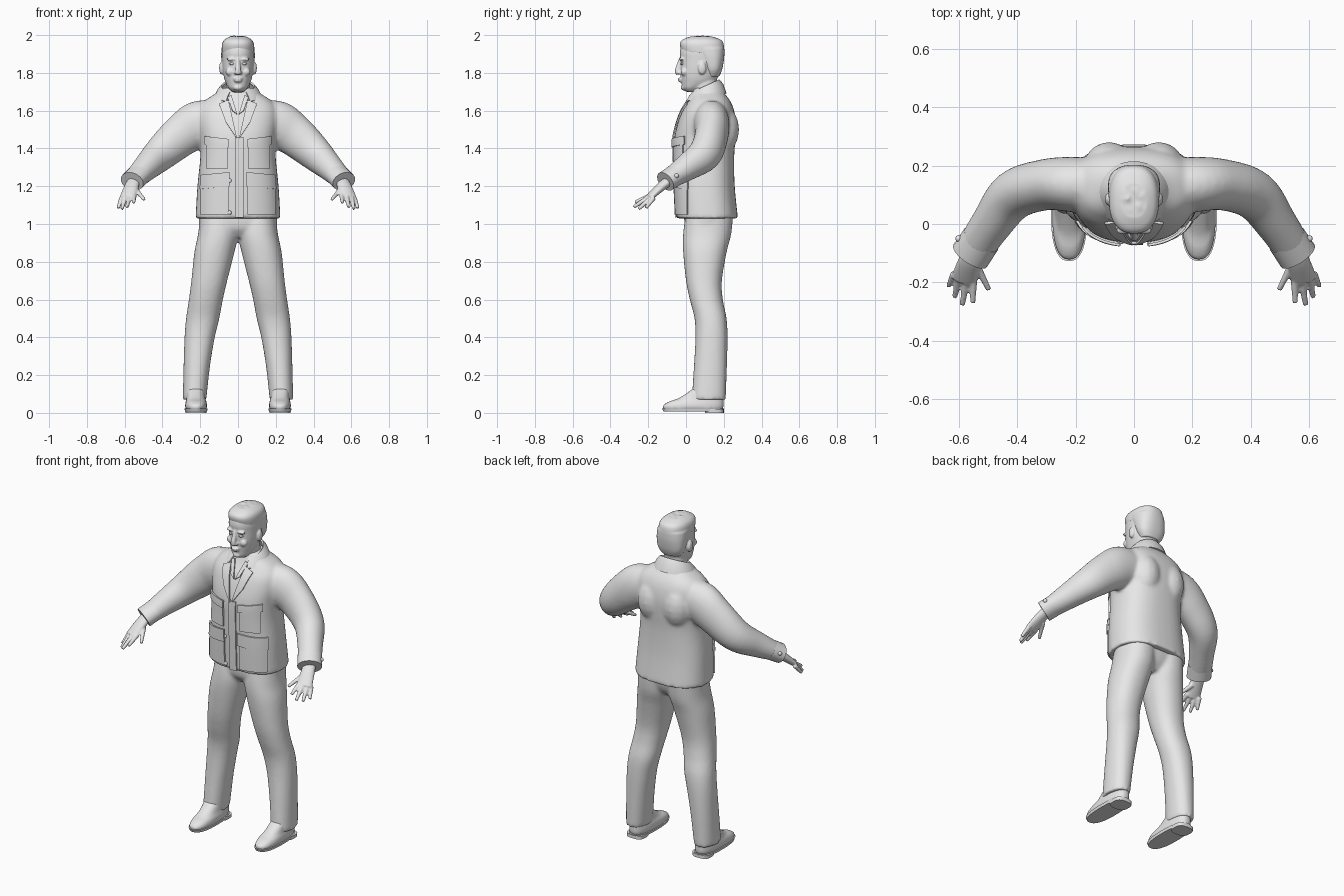
import bpy, bmesh, math, random
from mathutils import Vector, Matrix

if "Cube" in bpy.data.objects:
    bpy.data.objects.remove(bpy.data.objects["Cube"])
random.seed(4)
SIDES = (1, -1)

grey = bpy.data.materials.new("plain_grey")
grey.use_nodes = True
grey.diffuse_color = (0.8, 0.8, 0.8, 1)
grey.node_tree.nodes["Principled BSDF"].inputs["Base Color"].default_value = (0.8, 0.8, 0.8, 1)


def resample(rows, steps=5):
    """Smooth curve through rows of numbers."""
    out = []
    for i in range(len(rows) - 1):
        a, b, c, d = (rows[max(0, min(len(rows) - 1, i + j))] for j in (-1, 0, 1, 2))
        for s in range(steps):
            t = s / steps
            out.append([0.5 * (2 * q + (r - p) * t + (2 * p - 5 * q + 4 * r - w) * t * t
                               + (3 * q - p - 3 * r + w) * t ** 3)
                        for p, q, r, w in zip(a, b, c, d)])
    return out + [list(rows[-1])]


def rounded(angle, power):
    c, s = math.cos(angle), math.sin(angle)
    return (math.copysign(abs(c) ** (2 / power), c), math.copysign(abs(s) ** (2 / power), s))


def loft(bm, rings):
    loops = [[bm.verts.new(p) for p in ring] for ring in rings]
    n = len(loops[0])
    for a, b in zip(loops, loops[1:]):
        for i in range(n):
            bm.faces.new((a[i], a[(i + 1) % n], b[(i + 1) % n], b[i]))
    bm.faces.new(loops[0])
    bm.faces.new(loops[-1])


def stack(bm, rows, power=2.2, side=1, n=40):
    """Level sections: height, centre x, half width, front y, back y."""
    rings = []
    for z, x, w, front, back in resample(rows):
        ring = []
        for i in range(n):
            c, s = rounded(math.tau * i / n, power)
            ring.append(Vector((side * (x + w * c), (front + back) / 2 + (back - front) / 2 * s, z)))
        rings.append(ring)
    loft(bm, rings)


def tube(bm, rows, side=1, n=24):
    """Sections along a path: x, y, z, half width, half height."""
    rows = resample(rows)
    pts = [Vector(r[:3]) for r in rows]
    rings = []
    for i, row in enumerate(rows):
        t = (pts[min(i + 1, len(pts) - 1)] - pts[max(i - 1, 0)]).normalized()
        across = t.cross(Vector((0, 0, 1))).normalized()
        up = across.cross(t)
        ring = []
        for j in range(n):
            a = math.tau * j / n
            p = pts[i] + across * row[3] * math.cos(a) + up * row[4] * math.sin(a)
            ring.append(Vector((p.x * side, p.y, p.z)))
        rings.append(ring)
    loft(bm, rings)


def blob(bm, centre, radii):
    bmesh.ops.create_uvsphere(bm, u_segments=16, v_segments=10, radius=1,
                              matrix=Matrix.Translation(centre) @ Matrix.Diagonal((*radii, 1)))


def finish(bm, name, voxel=0, relax=0):
    bmesh.ops.recalc_face_normals(bm, faces=bm.faces)
    mesh = bpy.data.meshes.new(name)
    bm.to_mesh(mesh)
    bm.free()
    mesh.materials.append(grey)
    for p in mesh.polygons:
        p.use_smooth = True
    obj = bpy.data.objects.new(name, mesh)
    bpy.context.scene.collection.objects.link(obj)
    if voxel:
        m = obj.modifiers.new("Fuse", 'REMESH')
        m.mode, m.voxel_size, m.use_smooth_shade = 'VOXEL', voxel, True
        m = obj.modifiers.new("Relax", 'SMOOTH')
        m.factor, m.iterations = 0.5, relax
    return obj


def crisp(obj, thickness=0):
    if thickness:
        m = obj.modifiers.new("Thickness", 'SOLIDIFY')
        m.thickness, m.offset = thickness, 0
    obj.modifiers.new("Crisp", 'EDGE_SPLIT').split_angle = math.radians(35)


# Jacket body, shoulder blades and sleeves fused into one garment
TORSO = [(1.03, 0, .225, -.05, .275), (1.2, 0, .215, -.058, .258), (1.35, 0, .2, -.062, .255),
         (1.45, 0, .2, -.062, .262), (1.53, 0, .212, -.045, .265), (1.6, 0, .21, -.02, .255),
         (1.65, 0, .18, .01, .235), (1.69, 0, .12, .03, .205), (1.72, 0, .085, .04, .18)]
SLEEVE = [(.08, .13, 1.56, .09, .09), (.2, .135, 1.53, .095, .125), (.3, .135, 1.468, .088, .112),
          (.41, .1, 1.372, .085, .093), (.485, .005, 1.3, .072, .072), (.555, -.1, 1.23, .064, .05)]
bm = bmesh.new()
stack(bm, TORSO, 2.5)
for s in SIDES:
    tube(bm, SLEEVE, s)
    blob(bm, (s * .085, .19, 1.5), (.09, .092, .13))
finish(bm, "jacket", .01, 8)

# Cuffs
bm = bmesh.new()
for s in SIDES:
    tube(bm, [(.523, -.052, 1.262, .068, .057), (.561, -.109, 1.225, .069, .055)], s)
    blob(bm, (s * .6, -.05, 1.255), (.012, .012, .012))
crisp(finish(bm, "cuffs"))

# Trousers: hips plus two legs
LEG = [(.07, .23, .062, .03, .21), (.25, .218, .07, .042, .217), (.4, .203, .08, .05, .22),
       (.5, .187, .088, .045, .215), (.6, .17, .09, .02, .195), (.7, .152, .095, 0, .19),
       (.85, .125, .106, -.015, .215), (.95, .105, .106, -.015, .24), (1.06, .1, .1, 0, .25)]
bm = bmesh.new()
stack(bm, [(.93, 0, .14, .03, .19), (.98, 0, .2, -.005, .225), (1.06, 0, .21, -.01, .245)])
for s in SIDES:
    stack(bm, LEG, 2.2, s)
finish(bm, "trousers", .01, 6)

# Shoes, soles and heels
bm, soles = bmesh.new(), bmesh.new()
for s in SIDES:
    stack(bm, [(.02, .222, .056, -.12, .195), (.04, .222, .058, -.12, .2), (.06, .222, .055, -.09, .2),
               (.08, .223, .05, -.035, .2), (.13, .226, .048, .04, .195)], 2.5, s)
    stack(soles, [(.008, .222, .058, -.12, .198), (.024, .222, .062, -.127, .203)], 2.5, s)
    stack(soles, [(0, .222, .055, .1, .2), (.02, .222, .057, .1, .2)], 3, s)
finish(bm, "shoes", .007, 3)
crisp(finish(soles, "soles"))

# Hands: palm, four fingers and thumb (root, tip)
FINGERS = [((.55, -.19, 1.15), (.552, -.27, 1.115)), ((.575, -.2, 1.14), (.588, -.277, 1.09)),
           ((.6, -.19, 1.135), (.614, -.25, 1.08)), ((.615, -.17, 1.14), (.634, -.212, 1.085)),
           ((.54, -.14, 1.18), (.497, -.225, 1.13))]
bm = bmesh.new()
for s in SIDES:
    tube(bm, [(.55, -.09, 1.23, .035, .026), (.565, -.135, 1.195, .04, .024),
              (.585, -.195, 1.14, .044, .017)], s)
    for root, tip in FINGERS:
        tube(bm, [(*root, .014, .014), (*tip, .009, .009)], s, 12)
finish(bm, "hands", .005, 2)

# Head with nose, brows, lips, chin, ears and neck
bm = bmesh.new()
stack(bm, [(1.7, 0, .03, 0, .06), (1.72, 0, .05, -.018, .09), (1.75, 0, .066, -.024, .15),
           (1.78, 0, .075, -.028, .17), (1.82, 0, .081, -.03, .185), (1.87, 0, .084, -.03, .195),
           (1.91, 0, .084, -.033, .198), (1.95, 0, .076, -.02, .185), (1.98, 0, .05, .02, .15)])
stack(bm, [(1.6, 0, .075, .04, .18), (1.68, 0, .066, .035, .17), (1.8, 0, .062, .03, .16)])
tube(bm, [(0, -.025, 1.875, .009, .012), (0, -.046, 1.81, .016, .014), (0, -.04, 1.797, .015, .01)])
blob(bm, (0, -.03, 1.768), (.026, .014, .007))
blob(bm, (0, -.028, 1.757), (.022, .014, .007))
blob(bm, (0, -.012, 1.722), (.025, .016, .015))
for s in SIDES:
    blob(bm, (s * .034, -.022, 1.872), (.028, .014, .009))
    blob(bm, (s * .042, -.008, 1.805), (.024, .02, .022))
    blob(bm, (s * .014, -.035, 1.8), (.009, .012, .009))
    blob(bm, (s * .088, .085, 1.825), (.012, .022, .034))
finish(bm, "head", .005, 3)

# Eyes
bm = bmesh.new()
for s in SIDES:
    blob(bm, (s * .032, -.018, 1.848), (.015, .012, .007))
finish(bm, "eyes")

# Short hair: cap, back and tousled locks
bm = bmesh.new()
stack(bm, [(1.905, 0, .086, -.02, .203), (1.95, 0, .085, -.033, .2), (1.975, 0, .073, -.02, .185),
           (1.992, 0, .045, .02, .14)], 2.4)
stack(bm, [(1.78, 0, .06, .1, .176), (1.82, 0, .082, .09, .192), (1.88, 0, .089, .06, .202),
           (1.93, 0, .088, .02, .203)], 2.4)
for i in range(70):
    a, r = random.uniform(0, math.tau), math.sqrt(random.random())
    blob(bm, (.07 * r * math.cos(a), .083 + .1 * r * math.sin(a), 1.99 - .032 * r ** 3),
         (.01, .014, random.uniform(.006, .01)))
finish(bm, "hair", .006, 2)


# Plates that follow the jacket front
def front_y(x, z):
    rows = resample(TORSO)
    lo, hi = next(((a, b) for a, b in zip(rows, rows[1:]) if a[0] <= z <= b[0]), rows[-2:])
    t = (z - lo[0]) / (hi[0] - lo[0])
    w, f, b = (lo[k] + (hi[k] - lo[k]) * t for k in (2, 3, 4))
    bulge = (1 - min(abs(x) / w, .98) ** 2.5) ** (1 / 2.5)
    return (f + b) / 2 - (b - f) / 2 * bulge


def plate(name, corners, lift=.004, mirror=True, thickness=.009):
    bm = bmesh.new()
    a, b, c, d = (Vector(p) for p in corners)
    nu, nv = 12, 8
    grid = []
    for i in range(nu + 1):
        for j in range(nv + 1):
            p = a.lerp(b, i / nu).lerp(d.lerp(c, i / nu), j / nv)
            grid.append(bm.verts.new((p.x, front_y(p.x, p.y) - lift, p.y)))
    for i in range(nu):
        for j in range(nv):
            k = i * (nv + 1) + j
            bm.faces.new((grid[k], grid[k + nv + 1], grid[k + nv + 2], grid[k + 1]))
    obj = finish(bm, name)
    if mirror:
        obj.modifiers.new("Both sides", 'MIRROR')
    crisp(obj, thickness)


def box(x0, x1, z0, z1):
    return [(x0, z0), (x1, z0), (x1, z1), (x0, z1)]


plate("chest_pocket", box(.055, .165, 1.29, 1.43))
plate("chest_pocket_flap", [(.05, 1.405), (.175, 1.42), (.175, 1.465), (.05, 1.45)], .011)
plate("lower_pocket", box(.05, .195, 1.05, 1.22))
plate("lower_pocket_flap", [(.045, 1.2), (.2, 1.185), (.195, 1.26), (.045, 1.275)], .011)
plate("front_placket", box(-.015, .03, 1.035, 1.46), .004, False)
plate("lapel", [(.005, 1.45), (.065, 1.54), (.1, 1.635), (.05, 1.655)], .007)
plate("shirt_collar", [(.004, 1.58), (.03, 1.6), (.055, 1.67), (.035, 1.68)], .004)

# Placket buttons
bm = bmesh.new()
for z in (1.06, 1.23):
    blob(bm, (-.045, front_y(.045, z) - .004, z), (.011, .007, .011))
finish(bm, "buttons")

# Turned down jacket collar
bm = bmesh.new()
strip = []
for i in range(33):
    a = math.radians(-150 + 300 * i / 32)
    drop = (1 - math.cos(a)) / 2
    s, c = math.sin(a), math.cos(a)
    strip.append([bm.verts.new(p) for p in ((.085 * s, .1 + .073 * c, 1.762 - .07 * drop),
                                            (.105 * s, .1 + .092 * c, 1.74 - .07 * drop),
                                            (.124 * s, .1 + .11 * c, 1.69 - .045 * drop))])
for p, q in zip(strip, strip[1:]):
    for k in (0, 1):
        bm.faces.new((p[k], q[k], q[k + 1], p[k + 1]))
crisp(finish(bm, "jacket_collar"), .01)
